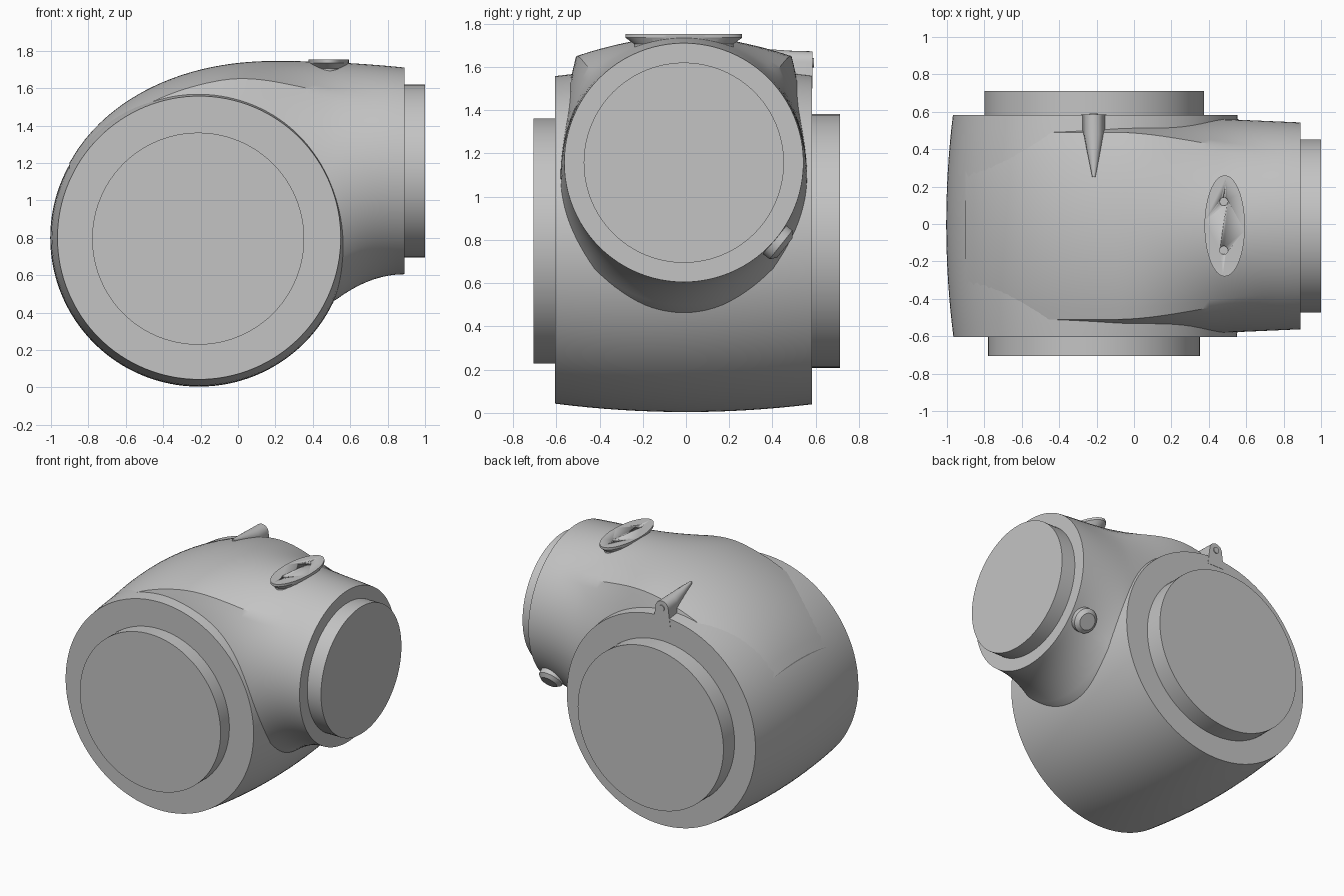
import bpy, bmesh, math
from mathutils import Vector

cube = bpy.data.objects.get("Cube")
if cube:
    bpy.data.objects.remove(cube, do_unlink=True)

grey = bpy.data.materials.new("light_grey")
grey.use_nodes = True
grey.diffuse_color = (0.55, 0.55, 0.55, 1)
grey.node_tree.nodes["Principled BSDF"].inputs["Base Color"].default_value = (0.55, 0.55, 0.55, 1)


def loft(name, rings, angle=30):
    """Skin a list of equal-length point rings and cap both ends."""
    bm = bmesh.new()
    loops = [[bm.verts.new(p) for p in ring] for ring in rings]
    n = len(loops[0])
    for a, b in zip(loops, loops[1:]):
        for i in range(n):
            j = (i + 1) % n
            bm.faces.new((a[i], a[j], b[j], b[i]))
    bm.faces.new(loops[0])
    bm.faces.new(loops[-1])
    bmesh.ops.recalc_face_normals(bm, faces=bm.faces)
    mesh = bpy.data.meshes.new(name)
    bm.to_mesh(mesh)
    bm.free()
    mesh.materials.append(grey)
    obj = bpy.data.objects.new(name, mesh)
    bpy.context.collection.objects.link(obj)
    bpy.ops.object.select_all(action='DESELECT')
    obj.select_set(True)
    bpy.context.view_layer.objects.active = obj
    bpy.ops.object.shade_smooth_by_angle(angle=math.radians(angle))
    return obj


def turned(name, centre, axis, profile, seg=96, stretch=1):
    """Turn (radius, offset) pairs about an axis; stretch widens one way."""
    axis = Vector(axis).normalized()
    side = axis.cross(Vector((1, 0, 0)) if abs(axis.x) < 0.9 else Vector((0, 1, 0))).normalized()
    other = axis.cross(side)
    turns = [2 * math.pi * i / seg for i in range(seg)]
    return loft(name, [[Vector(centre) + axis * d + side * (r * stretch * math.cos(a))
                        + other * (r * math.sin(a)) for a in turns]
                       for r, d in profile])


# Barrel-shaped drum across the housing
bow = []
for i in range(17):
    y = -0.605 + 1.188 * i / 16
    bow.append((0.796 - 0.038 * (y / 0.6) ** 2, y))
DRUM = (-0.208, 0, 0.8)
turned("drum", DRUM, (0, 1, 0), bow, 128)
turned("front_flange", (-0.213, 0, 0.795), (0, 1, 0), [(0.567, -0.706), (0.567, -0.58)])
turned("back_flange", (-0.213, 0, 0.795), (0, 1, 0), [(0.587, 0.56), (0.587, 0.712)])


# Housing that blends from a square-shouldered hood to a round outlet
def top(x):
    if x > 0.2:
        return 1.745 - 0.035 * ((x - 0.2) / 0.69) ** 2
    return 0.8 + 0.945 * (1 - ((0.2 - x) / 1.2) ** 2.1) ** (1 / 2.1)


def bottom(x):
    return 0.605 - 0.155 * min(1, (0.89 - x) / 0.39) ** 2


def section(x, seg=96):
    t = min(1, max(0, (x + 0.1) / 0.85))
    t = t * t * (3 - 2 * t)
    mid, half = (top(x) + bottom(x)) / 2, (top(x) - bottom(x)) / 2
    width = 0.57 - 0.017 * max(0, (x - 0.5) / 0.39)
    ring = []
    for i in range(seg):
        a = 2 * math.pi * i / seg
        s, c = math.sin(a), math.cos(a)
        m = max(abs(s), abs(c))
        u, v = s / m, c / m
        box_y = u * (width - 0.07 * v * v)
        box_z = mid + v * (half - (0.08 if v > 0 else 0.13) * u * u)
        ring.append((x, box_y * (1 - t) + width * s * t - 0.01,
                     box_z * (1 - t) + (mid + half * c) * t))
    return ring


STEPS = 44
loft("housing", [section(-0.9 + 1.79 * i / STEPS) for i in range(STEPS + 1)])
turned("outlet_plug", (0, -0.01, 1.157), (1, 0, 0), [(0.463, 0.85), (0.463, 1.0)])

# Oval plate on top with two screw holes
plate = turned("top_plate", (0.485, -0.01, 0), (0, 0, 1),
               [(0.09, 1.66), (0.092, 1.706), (0.108, 1.735), (0.108, 1.752)], 64, 2.5)
for y in (0.12, -0.14):
    cutter = turned("hole_cutter", (0.48, y, 0), (0, 0, 1), [(0.022, 1.735), (0.022, 1.78)], 24)
    cutter.hide_render = True
    mod = plate.modifiers.new("hole", 'BOOLEAN')
    mod.object = cutter
    mod.solver = 'EXACT'
    bpy.context.view_layer.objects.active = plate
    bpy.ops.object.modifier_apply(modifier=mod.name)
    bpy.data.objects.remove(cutter, do_unlink=True)


# Round-topped catch at the back, tapering forward into the hood
def catch_ring(y, w, z):
    arch = [math.pi * i / 12 for i in range(13)]
    pts = [(-0.215 + w * math.cos(a), y, z - w + w * math.sin(a)) for a in arch]
    return [(-0.215 + w * 1.3, y, 1.5)] + pts + [(-0.215 - w * 1.3, y, 1.5)]


loft("catch", [catch_ring(0.585, 0.052, 1.672), catch_ring(0.48, 0.052, 1.675),
               catch_ring(0.38, 0.034, 1.682), catch_ring(0.25, 0.008, 1.69)])
turned("catch_pin", (-0.215, 0, 1.62), (0, 1, 0), [(0.022, 0.57), (0.022, 0.592)], 24)

# Bevelled button low on the back of the outlet
turned("button", (0.785, 0.43, 0.785), (0, 0.78, -0.62),
       [(0.085, -0.08), (0.085, 0.012), (0.058, 0.035)], 48)
